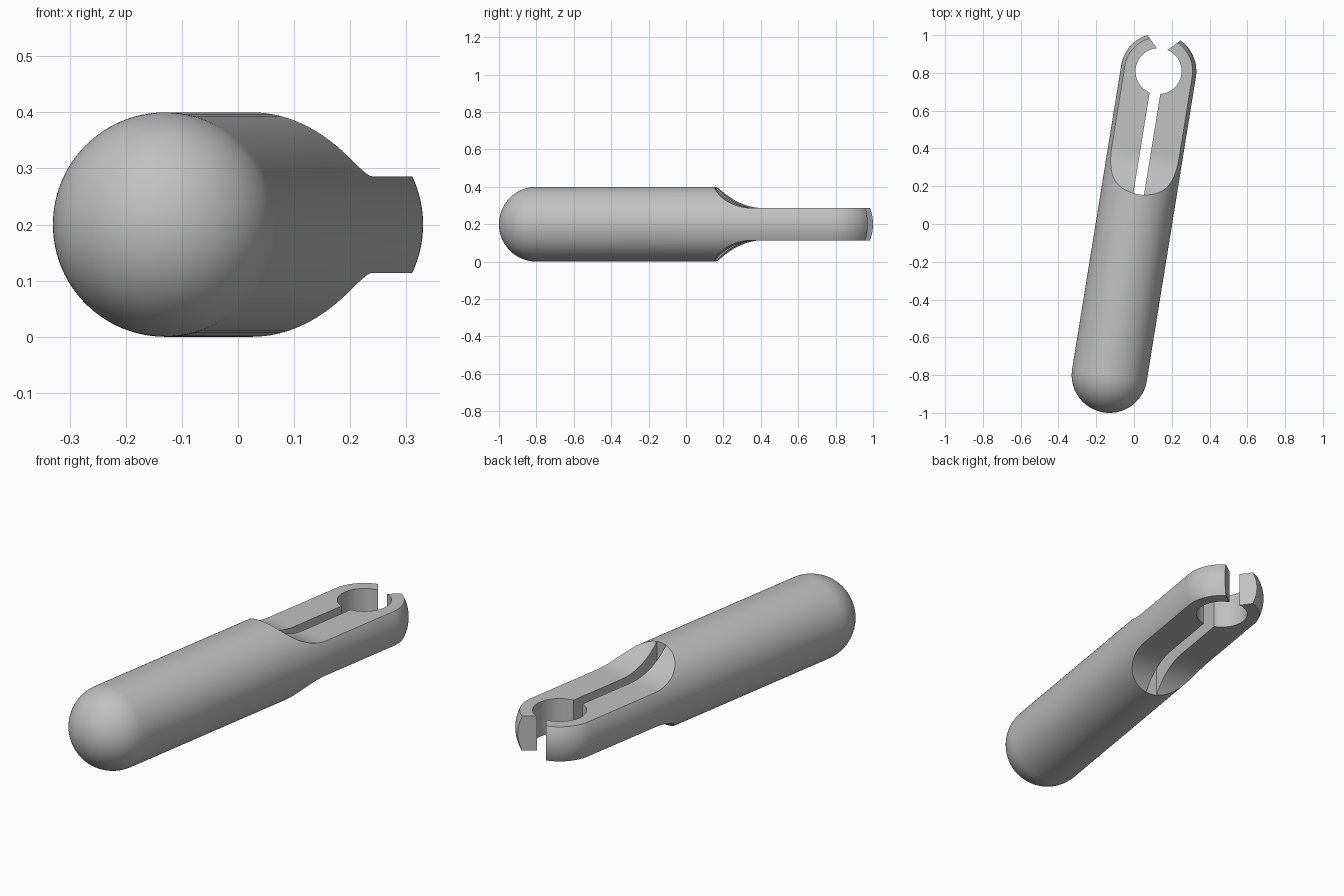
import bpy, bmesh
from math import sin, cos, pi, atan2, hypot
from mathutils import Matrix

if "Cube" in bpy.data.objects:
    bpy.data.objects.remove(bpy.data.objects["Cube"], do_unlink=True)

R = 0.2                      # body radius
END = (0.13, 0.809)          # centre of the slotted rounded end
FRONT = (-0.13, -0.8)        # centre of the plain rounded end
DX, DY = END[0] - FRONT[0], END[1] - FRONT[1]
LENGTH = hypot(DX, DY)
HALF = 0.086                 # half thickness of the flattened tongue
HOLE = 0.122
SLOT = 0.0285                # half width of slot
RIM = -0.66                  # where the scoops and slot begin


def add_object(name, bm):
    bmesh.ops.recalc_face_normals(bm, faces=bm.faces)
    mesh = bpy.data.meshes.new(name)
    bm.to_mesh(mesh)
    bm.free()
    obj = bpy.data.objects.new(name, mesh)
    bpy.context.collection.objects.link(obj)
    return obj


def prism(name, points, place):
    """Extrude a 2D outline by one unit, centred; place(a, b, depth) gives xyz."""
    bm = bmesh.new()
    low = [bm.verts.new(place(a, b, -0.5)) for a, b in points]
    high = [bm.verts.new(place(a, b, 0.5)) for a, b in points]
    bm.faces.new(low)
    bm.faces.new(high)
    n = len(points)
    for i in range(n):
        j = (i + 1) % n
        bm.faces.new((low[i], low[j], high[j], high[i]))
    return add_object(name, bm)


def upright(a, b, d):
    return (a, b, d)


# Capsule body: half outline spun about the long axis
N = 24
outline = [(R * sin(t), R * cos(t)) for t in (i * pi / 2 / N for i in range(N + 1))]
outline += [(R * cos(t), -LENGTH - R * sin(t)) for t in (i * pi / 2 / N for i in range(N + 1))]
bm = bmesh.new()
verts = [bm.verts.new((x, y, 0)) for x, y in outline]
edges = [bm.edges.new(pair) for pair in zip(verts, verts[1:])]
bmesh.ops.spin(bm, geom=verts + edges, cent=(0, 0, 0), axis=(0, 1, 0),
               angle=2 * pi, steps=96, use_duplicate=False)
bmesh.ops.remove_doubles(bm, verts=bm.verts, dist=0.0001)
body = add_object("slotted_capsule_body", bm)

# Scoops that flatten the tongue above and below
rise, span = R - HALF, 0.23
arc_r = (rise ** 2 + span ** 2) / (2 * rise)
sweep = atan2(span, arc_r - rise) * 1.12
scoop = [(RIM + span - arc_r * sin(sweep * i / 24),
          HALF + arc_r * (1 - cos(sweep * i / 24))) for i in range(25)]
scoop += [(scoop[-1][0], 0.5), (0.4, 0.5), (0.4, HALF)]
cutters = [prism("scoop_cutter", scoop, lambda a, b, d, s=s: (d, a, s * b)) for s in (1, -1)]

# Round hole, narrow slot and flared mouth
ring = [(HOLE * cos(i * pi / 36), HOLE * sin(i * pi / 36)) for i in range(72)]
cutters.append(prism("hole_cutter", ring, upright))
cutters.append(prism("slot_cutter", [(-SLOT, RIM), (SLOT, RIM), (SLOT, -0.05), (-SLOT, -0.05)], upright))
cutters.append(prism("mouth_cutter", [(0, 0.09), (0.3, 0.39), (-0.3, 0.39)], upright))

bpy.ops.object.select_all(action='DESELECT')
body.select_set(True)
bpy.context.view_layer.objects.active = body
for cutter in cutters:
    cutter.hide_render = True
    mod = body.modifiers.new(cutter.name, 'BOOLEAN')
    mod.operation = 'DIFFERENCE'
    mod.solver = 'EXACT'
    mod.object = cutter
    bpy.ops.object.modifier_apply(modifier=mod.name)
for cutter in cutters:
    bpy.data.objects.remove(cutter, do_unlink=True)

# Turn the long axis to its slant and stand it on the ground
body.data.transform(Matrix.Translation((END[0], END[1], R)) @ Matrix.Rotation(-atan2(DX, DY), 4, 'Z'))

# Plain grey
grey = bpy.data.materials.new("plain_grey")
grey.use_nodes = True
colour = (0.53, 0.53, 0.53, 1)
grey.diffuse_color = colour
grey.node_tree.nodes["Principled BSDF"].inputs["Base Color"].default_value = colour
body.data.materials.clear()
body.data.materials.append(grey)
for face in body.data.polygons:
    face.material_index = 0
bpy.ops.object.shade_smooth_by_angle(angle=pi / 6)
